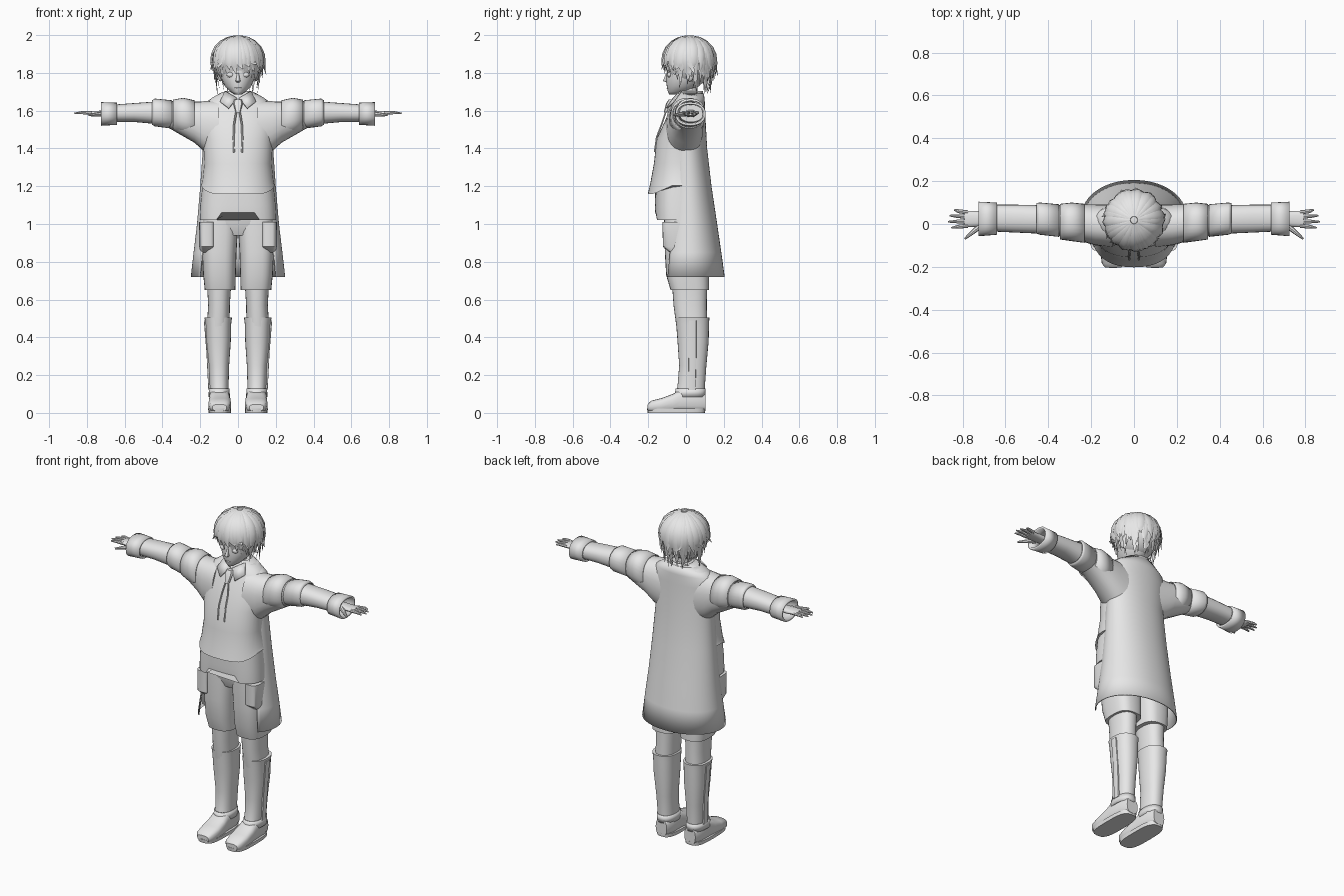
import bpy, bmesh, math, random
from mathutils import Vector

random.seed(4)
cube = bpy.data.objects.get("Cube")
if cube:
    bpy.data.objects.remove(cube, do_unlink=True)

grey = bpy.data.materials.new("pale_grey")
grey.use_nodes = True
grey.diffuse_color = (0.8, 0.8, 0.8, 1)
grey.node_tree.nodes["Principled BSDF"].inputs["Base Color"].default_value = grey.diffuse_color


def finish(name, bm, mirror=False, solid=0, bevel=0, angle=40):
    bmesh.ops.recalc_face_normals(bm, faces=bm.faces[:])
    mesh = bpy.data.meshes.new(name)
    bm.to_mesh(mesh)
    bm.free()
    mesh.materials.append(grey)
    mesh.shade_smooth()
    mesh.set_sharp_from_angle(angle=math.radians(angle))
    obj = bpy.data.objects.new(name, mesh)
    bpy.context.collection.objects.link(obj)
    if solid:
        obj.modifiers.new("thickness", "SOLIDIFY").thickness = solid
    if bevel:
        obj.modifiers.new("soft_edges", "BEVEL").width = bevel
    if mirror:
        obj.modifiers.new("other_side", "MIRROR")
    return obj


def loft(name, axis, rings, n=28, e=2.3, arc=None, caps=True, warp=None, **kw):
    """Skin rings (position, u_min, u_max, v_min, v_max) stacked along an axis."""
    bm = bmesh.new()
    place = {"x": lambda t, u, v: (t, u, v),
             "y": lambda t, u, v: (u, t, v),
             "z": lambda t, u, v: (u, v, t)}[axis]
    a0, a1 = arc or (0, 360)
    count = n + 1 if arc else n
    loops = []
    for t, u0, u1, v0, v1 in rings:
        loop = []
        for i in range(count):
            a = math.radians(a0 + (a1 - a0) * i / n)
            c, s = math.cos(a), math.sin(a)
            u = (u0 + u1) / 2 + (u1 - u0) / 2 * math.copysign(abs(c) ** (2 / e), c)
            v = (v0 + v1) / 2 + (v1 - v0) / 2 * math.copysign(abs(s) ** (2 / e), s)
            co = Vector(place(t, u, v))
            loop.append(bm.verts.new(warp(co) if warp else co))
        loops.append(loop)
    for lo, hi in zip(loops, loops[1:]):
        for i in range(n):
            j = (i + 1) % count
            bm.faces.new((lo[i], lo[j], hi[j], hi[i]))
    if caps and not arc:
        bm.faces.new(loops[0])
        bm.faces.new(loops[-1])
    return finish(name, bm, **kw)


def strand(bm, points, radii, up, flat=1.0, n=8):
    """Tapered tube through points, flattened along the up direction."""
    points = [Vector(p) for p in points]
    loops = []
    for i, p in enumerate(points):
        tangent = (points[min(i + 1, len(points) - 1)] - points[max(i - 1, 0)]).normalized()
        side = tangent.cross(up).normalized()
        lift = side.cross(tangent)
        loops.append([bm.verts.new(p + radii[i] * (side * math.cos(a) + lift * math.sin(a) * flat))
                      for a in (math.tau * k / n for k in range(n))])
    for lo, hi in zip(loops, loops[1:]):
        for k in range(n):
            bm.faces.new((lo[k], lo[(k + 1) % n], hi[(k + 1) % n], hi[k]))
    bm.faces.new(loops[0])
    bm.faces.new(loops[-1])


def plate(name, corners, thick=0.008, **kw):
    bm = bmesh.new()
    bm.faces.new([bm.verts.new(c) for c in corners])
    return finish(name, bm, solid=thick, **kw)


def sphere(name, centre, size, **kw):
    bm = bmesh.new()
    bmesh.ops.create_uvsphere(bm, u_segments=24, v_segments=14, radius=1)
    for v in bm.verts:
        v.co = Vector(centre) + v.co * Vector(size)
    return finish(name, bm, **kw)


# Head, neck and face
loft("head", "z", [(1.685, -.015, .015, -.088, -.04), (1.7, -.04, .04, -.096, .02),
                   (1.73, -.07, .07, -.102, .07), (1.77, -.088, .088, -.105, .1),
                   (1.82, -.098, .098, -.1, .12), (1.9, -.098, .098, -.09, .13),
                   (1.96, -.06, .06, -.05, .08)], e=2, angle=60)
loft("neck", "z", [(1.58, -.05, .05, -.04, .07), (1.66, -.042, .042, -.03, .06),
                   (1.74, -.042, .042, -.03, .06)], e=2)
loft("nose", "z", [(1.75, -.01, .01, -.105, -.08), (1.757, -.013, .013, -.123, -.08),
                   (1.8, -.005, .005, -.106, -.08)], n=10, angle=60)
sphere("eye", (.04, -.088, 1.79), (.02, .012, .014), mirror=True)
sphere("ear", (.094, .02, 1.785), (.012, .02, .03), mirror=True)
plate("mouth", [(-.018, -.1, 1.722), (.018, -.1, 1.722), (.012, -.102, 1.716), (-.012, -.102, 1.716)])

# Hair: inner cap with layered pointed locks running from the crown
sphere("hair_cap", (0, .02, 1.858), (.124, .13, .133))
bm = bmesh.new()
for layer, count in enumerate((34, 32, 26)):
    for i in range(count):
        az = math.tau * (i + random.uniform(-.4, .4)) / count
        back = (math.sin(az) + 1) / 2
        drop = (.075 + .085 * min(1, back * 1.6)) * (1 - .3 * layer) + random.uniform(-.025, .015)
        swirl = random.uniform(-.3, .3)
        grow = 1 + .025 * layer
        flare = random.uniform(.02, .16)
        width = random.uniform(.015, .026)
        points, radii = [], []
        for k in range(9):
            f = k / 8
            if f < .6:
                turn = .12 + f / .6 * 1.4
                r, z = math.sin(turn), .132 * math.cos(turn)
            else:
                t = (f - .6) / .4
                r, z = 1 - .3 * t * (1 - .4 * layer) + flare * t * t, -drop * t
            a = az + swirl * f * f
            points.append((.134 * grow * r * math.cos(a), .018 + .136 * grow * r * math.sin(a),
                           1.858 + z * (grow if z > 0 else 1)))
            radii.append(max(.0008, width * min(1, .3 + f * 2) * (1 - f ** 3)))
        out = Vector((math.cos(az), math.sin(az), .35))
        strand(bm, points, radii, out, flat=.4, n=4)
finish("hair_locks", bm, angle=50)


# Pullover with a hem that climbs toward the sides
def hem_rise(co):
    if co.z < 1.18:
        co.z += .045 * min(1, max(0, (co.y + .17) / .1))
    return co


loft("pullover", "z", [(1.16, -.197, .197, -.202, .12), (1.22, -.19, .19, -.188, .12),
                       (1.32, -.18, .18, -.17, .11), (1.45, -.185, .185, -.155, .1),
                       (1.56, -.2, .2, -.105, .095), (1.63, -.185, .185, -.078, .092),
                       (1.67, -.135, .135, -.055, .09), (1.7, -.08, .08, -.035, .088)],
     n=40, warp=hem_rise)


# Under layer below the pullover, notched in the middle of the front
def notch(co):
    if co.z < 1.05 and abs(co.x) < .09:
        co.z += .04
    return co


loft("shirt_tail", "z", [(1.02, -.203, .203, -.163, .1), (1.1, -.2, .2, -.165, .1),
                         (1.25, -.185, .185, -.16, .1)], n=40, e=2.8, warp=notch)

# Long coat, open at the front
loft("coat", "z", [(.72, -.25, .25, -.17, .205), (.85, -.235, .235, -.15, .187),
                   (1, -.217, .217, -.13, .165), (1.2, -.2, .2, -.11, .135),
                   (1.4, -.186, .186, -.1, .112), (1.58, -.2, .2, -.085, .102),
                   (1.64, -.18, .18, -.07, .1), (1.69, -.1, .1, -.045, .095)],
     n=48, e=2.1, arc=(-37, 217), solid=.006)

# Collar, knot and hanging cords
loft("collar_band", "z", [(1.65, -.1, .1, -.06, .092), (1.705, -.066, .066, -.03, .09)],
     caps=False, solid=.006)
plate("collar_flap", [(.006, -.07, 1.668), (.07, -.03, 1.705), (.095, -.07, 1.65),
                      (.05, -.105, 1.615)], mirror=True)
loft("tie_knot", "z", [(1.59, -.012, .012, -.118, -.085), (1.64, -.026, .026, -.105, -.07),
                       (1.66, -.02, .02, -.09, -.06)], n=8)
bm = bmesh.new()
strand(bm, [(.008, -.105, 1.6), (.02, -.128, 1.53), (.023, -.155, 1.46), (.022, -.166, 1.38)],
       [.005] * 4, Vector((0, -1, 0)), n=6)
finish("cord", bm, mirror=True)

# Sleeves and cuffs
loft("sleeve", "x", [(.1, -.11, .09, 1.34, 1.655), (.18, -.1, .092, 1.385, 1.65),
                     (.23, -.085, .092, 1.43, 1.648), (.3, -.066, .09, 1.47, 1.652),
                     (.36, -.055, .088, 1.505, 1.65), (.44, -.045, .088, 1.53, 1.648),
                     (.55, -.04, .09, 1.54, 1.64), (.66, -.035, .09, 1.54, 1.632)],
     n=24, mirror=True)
loft("shoulder_flap", "x", [(.23, -.088, .094, 1.46, 1.655), (.29, -.08, .1, 1.475, 1.668),
                            (.345, -.072, .094, 1.5, 1.658)], caps=False, solid=.006, mirror=True)
loft("sleeve_hem", "x", [(.35, -.06, .092, 1.505, 1.655), (.44, -.05, .1, 1.517, 1.664),
                         (.455, -.045, .098, 1.525, 1.655)], caps=False, solid=.006, mirror=True)
loft("wrist_cuff", "x", [(.64, -.05, .1, 1.525, 1.642), (.725, -.057, .104, 1.52, 1.645)],
     caps=False, solid=.012, mirror=True)

# Hands with fingers pointing outward
loft("palm", "x", [(.64, -.005, .055, 1.565, 1.605), (.72, -.012, .06, 1.568, 1.6),
                   (.79, -.016, .062, 1.575, 1.598)], n=16, mirror=True)
bm = bmesh.new()
up = Vector((0, 0, 1))
for y, reach in ((-.008, .852), (.013, .867), (.034, .86), (.054, .838)):
    spread = (y - .02) * .35
    strand(bm, [(.775, y, 1.587), (.82, y + spread / 2, 1.59), (reach, y + spread, 1.586)],
           [.01, .009, .004], up)
strand(bm, [(.71, -.004, 1.583), (.75, -.036, 1.58), (.79, -.07, 1.576)], [.014, .011, .005], up)
finish("fingers", bm, mirror=True)

# Shorts with side pockets
loft("shorts_top", "z", [(.94, -.16, .16, -.09, .09), (1, -.185, .185, -.115, .105),
                         (1.15, -.18, .18, -.12, .1)], e=2.8)
loft("shorts_leg", "z", [(.65, .014, .176, -.082, .122), (.73, .012, .184, -.105, .122),
                         (.85, .008, .19, -.112, .118), (.96, .002, .192, -.115, .11),
                         (1.03, .002, .19, -.115, .1)], e=2.8, mirror=True)
loft("pocket", "z", [(.85, .135, .198, -.085, .055), (.88, .12, .206, -.122, .075),
                     (1.01, .12, .206, -.125, .075)], e=4, mirror=True)

# Legs, tall boots and outer straps
loft("leg", "z", [(.45, .045, .165, -.05, .112), (.57, .043, .158, -.066, .11),
                  (.7, .035, .165, -.075, .112)], mirror=True)
loft("boot_shaft", "z", [(.09, .047, .15, -.06, .1), (.14, .05, .15, -.045, .1),
                         (.25, .047, .155, -.036, .108), (.38, .038, .168, -.045, .12),
                         (.47, .036, .172, -.052, .122), (.505, .032, .178, -.055, .124)],
     mirror=True)
loft("boot_strap", "z", [(.12, .146, .157, .012, .05), (.32, .155, .167, .015, .055),
                         (.49, .168, .181, .015, .055)], n=12, e=5, mirror=True)

# Shoes with flat soles and an ankle flap
loft("shoe", "y", [(-.203, .06, .135, .01, .045), (-.185, .045, .15, .004, .064),
                   (-.13, .036, .157, .004, .078), (-.07, .038, .155, .004, .1),
                   (-.03, .043, .153, .004, .125), (.06, .044, .15, .004, .12),
                   (.102, .06, .135, .01, .1)], n=20, e=3, mirror=True)
loft("sole", "z", [(0, .038, .156, -.203, .1), (.022, .036, .158, -.206, .103)],
     e=3.2, mirror=True)
loft("ankle_band", "z", [(.085, .042, .156, -.062, .104), (.13, .046, .154, -.054, .104)],
     caps=False, solid=.006, mirror=True)
